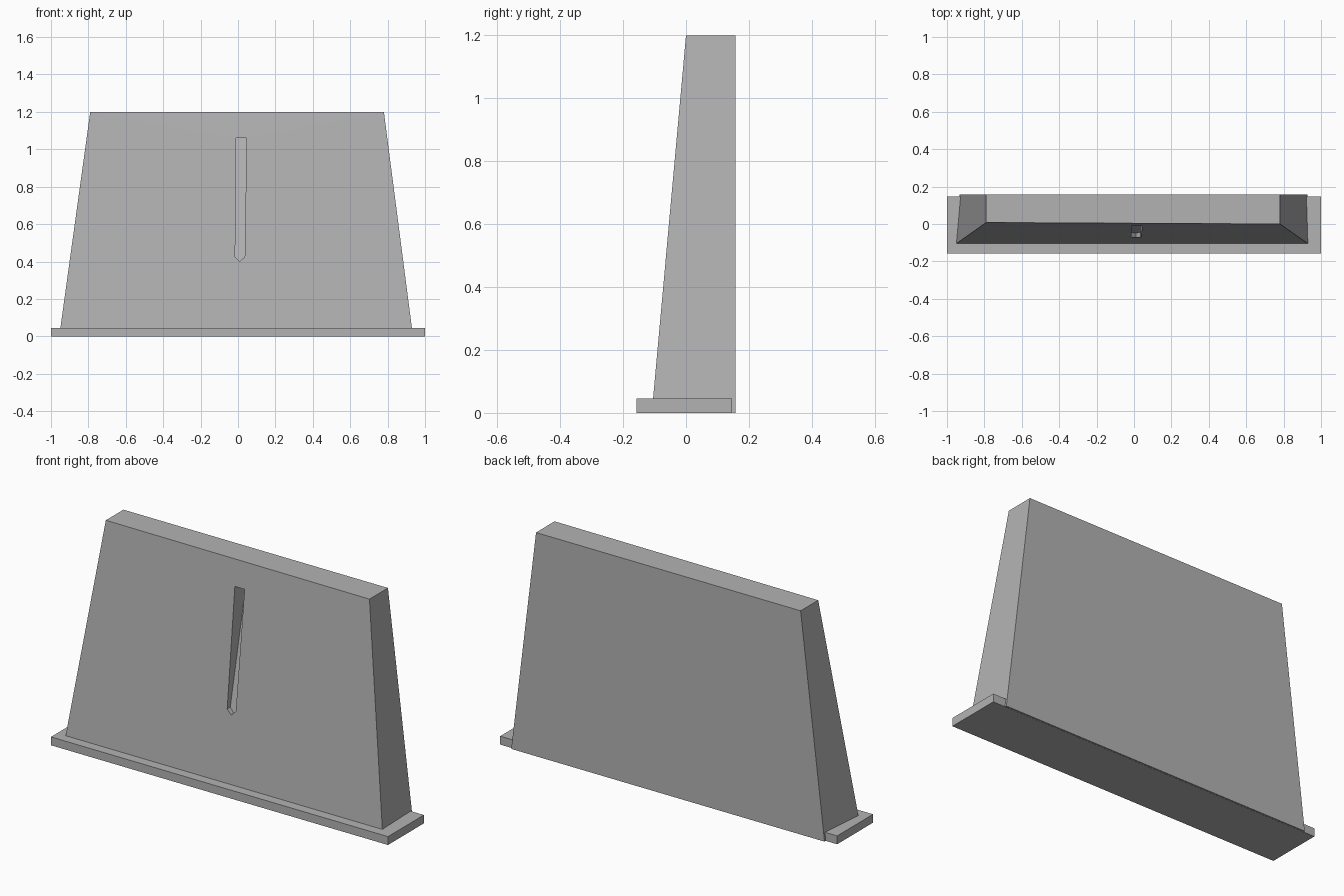
import bpy
import bmesh

cube = bpy.data.objects.get("Cube")
if cube:
    bpy.data.objects.remove(cube, do_unlink=True)

grey = bpy.data.materials.new("plain_grey")
grey.use_nodes = True
colour = (0.45, 0.45, 0.45, 1)
grey.diffuse_color = colour
grey.node_tree.nodes["Principled BSDF"].inputs["Base Color"].default_value = colour


def loft(name, start, end):
    """Solid between two matching outlines."""
    bm = bmesh.new()
    a = [bm.verts.new(p) for p in start]
    b = [bm.verts.new(p) for p in end]
    bm.faces.new(a)
    bm.faces.new(b)
    for i in range(len(a)):
        j = (i + 1) % len(a)
        bm.faces.new((a[i], a[j], b[j], b[i]))
    bmesh.ops.recalc_face_normals(bm, faces=bm.faces)
    mesh = bpy.data.meshes.new(name)
    bm.to_mesh(mesh)
    bm.free()
    mesh.materials.append(grey)
    obj = bpy.data.objects.new(name, mesh)
    bpy.context.collection.objects.link(obj)
    return obj


# Flat foot plate
plate = [(-1, -0.157), (1, -0.157), (1, 0.147), (-1, 0.147)]
loft("base_plate", [(x, y, 0) for x, y in plate], [(x, y, 0.045) for x, y in plate])

# Tapered slab, upright at the back and leaning at the front
slab = loft(
    "tapered_slab",
    [(-0.953, -0.107, 0.02), (0.933, -0.107, 0.02), (0.927, 0.157, 0), (-0.932, 0.157, 0)],
    [(-0.79, 0.008, 1.2), (0.78, 0, 1.2), (0.78, 0.157, 1.2), (-0.79, 0.157, 1.2)],
)

# Narrow slot with a pointed foot, deeper towards the top
outline = [(-0.012, 1.06), (0.046, 1.06), (0.036, 0.425), (0.01, 0.4), (-0.015, 0.425)]
cutter = loft(
    "slot_cutter",
    [(x, -0.2, z) for x, z in outline],
    [(x, -0.045 + (z - 0.42) * 0.21, z) for x, z in outline],
)
cutter.hide_render = True
cut = slab.modifiers.new("slot", "BOOLEAN")
cut.operation = "DIFFERENCE"
cut.solver = "EXACT"
cut.object = cutter
bpy.context.view_layer.objects.active = slab
bpy.ops.object.modifier_apply(modifier=cut.name)
bpy.data.objects.remove(cutter, do_unlink=True)
